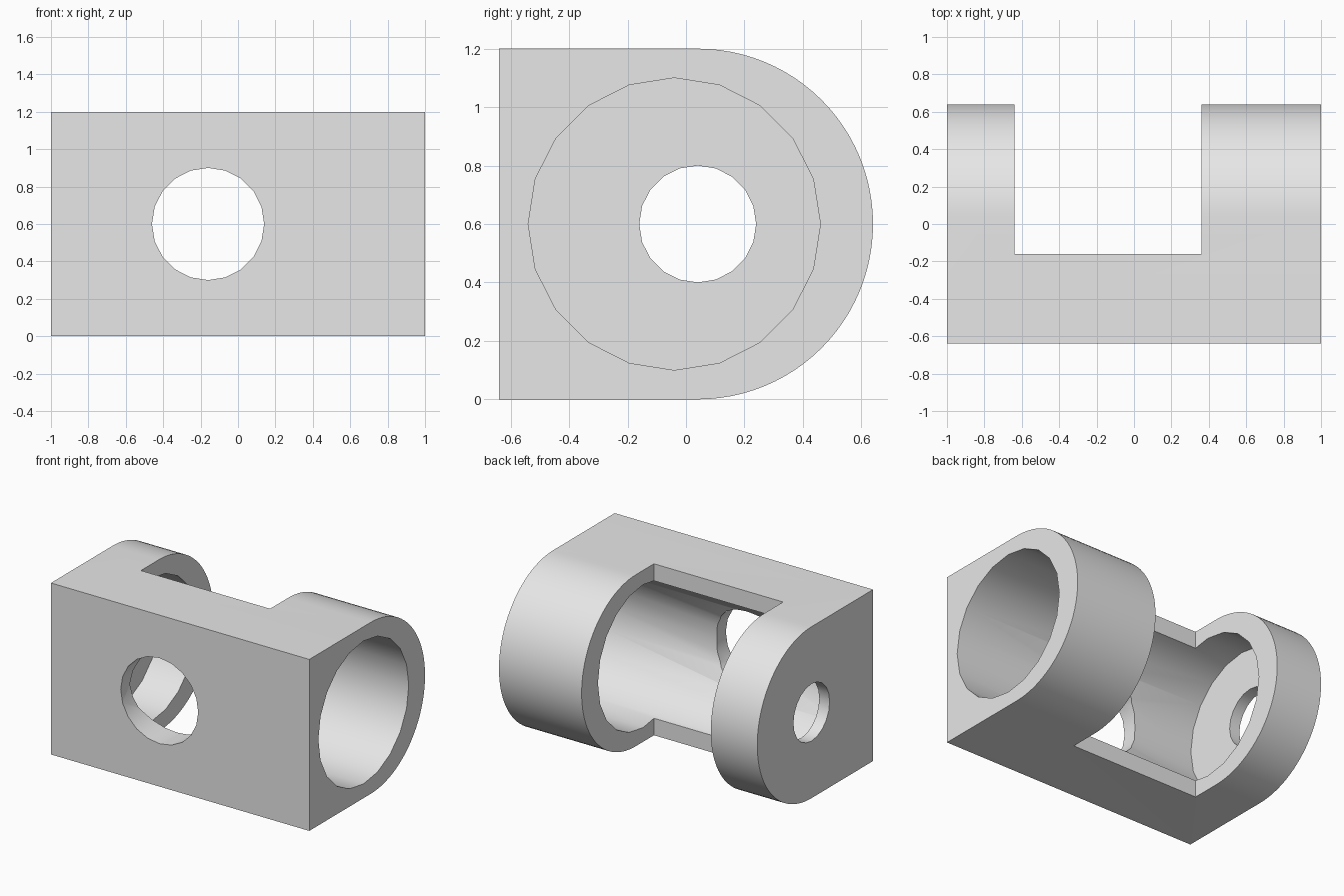
import bpy
import bmesh
from math import pi, sin, cos
from mathutils import Matrix, Vector

default_cube = bpy.data.objects.get("Cube")
if default_cube:
    bpy.data.objects.remove(default_cube, do_unlink=True)

grey = bpy.data.materials.new("plain grey")
grey.use_nodes = True
grey.diffuse_color = (0.8, 0.8, 0.8, 1)
grey.node_tree.nodes["Principled BSDF"].inputs["Base Color"].default_value = (0.8, 0.8, 0.8, 1)

AXIS_Z = 0.6   # height of every bore axis
ROUND_Y = 0.04  # centre of the rounded back


def to_object(bm, name):
    bmesh.ops.recalc_face_normals(bm, faces=bm.faces)
    mesh = bpy.data.meshes.new(name)
    bm.to_mesh(mesh)
    bm.free()
    mesh.materials.append(grey)
    obj = bpy.data.objects.new(name, mesh)
    bpy.context.collection.objects.link(obj)
    return obj


def cylinder_between(name, start, end, radius):
    """Twenty-sided cylinder running from start to end."""
    start, end = Vector(start), Vector(end)
    axis = end - start
    turn = Matrix.Rotation(pi / 2, 4, "Y" if abs(axis.x) > abs(axis.y) else "X")
    bm = bmesh.new()
    bmesh.ops.create_cone(bm, cap_ends=True, segments=20, radius1=radius, radius2=radius,
                          depth=axis.length, matrix=Matrix.Translation((start + end) / 2) @ turn)
    return to_object(bm, name)


def box_between(name, low, high):
    low, high = Vector(low), Vector(high)
    bm = bmesh.new()
    bmesh.ops.create_cube(bm, size=1, matrix=Matrix.Translation((low + high) / 2)
                          @ Matrix.Diagonal((high - low).to_4d()))
    return to_object(bm, name)


# Housing block: square front, half-round back, extruded along x
steps = 48
arc = [(ROUND_Y + 0.6 * cos(a), AXIS_Z + 0.6 * sin(a))
       for a in (-pi / 2 + pi * i / steps for i in range(steps + 1))]
profile = [(-0.64, 0), *arc, (-0.64, 1.2)]
bm = bmesh.new()
end_face = bm.faces.new([bm.verts.new((-1, y, z)) for y, z in profile])
extruded = bmesh.ops.extrude_face_region(bm, geom=[end_face])["geom"]
bmesh.ops.translate(bm, vec=(2, 0, 0),
                    verts=[v for v in extruded if isinstance(v, bmesh.types.BMVert)])
housing = to_object(bm, "bearing_housing")

# Blind main bore, back slot, end-wall hole and front hole
cutters = [
    cylinder_between("main_bore", (-0.92, -0.04, AXIS_Z), (1.2, -0.04, AXIS_Z), 0.5),
    box_between("back_slot", (-0.64, -0.16, -0.2), (0.36, 0.9, 1.4)),
    cylinder_between("end_wall_hole", (-1.2, ROUND_Y, AXIS_Z), (-0.8, ROUND_Y, AXIS_Z), 0.2),
    cylinder_between("front_hole", (-0.16, -0.8, AXIS_Z), (-0.16, -0.1, AXIS_Z), 0.3),
]

bpy.ops.object.select_all(action="DESELECT")
housing.select_set(True)
bpy.context.view_layer.objects.active = housing
for cutter in cutters:
    cutter.hide_render = True
    cut = housing.modifiers.new(cutter.name, "BOOLEAN")
    cut.operation = "DIFFERENCE"
    cut.solver = "EXACT"
    cut.object = cutter
    bpy.ops.object.modifier_apply(modifier=cut.name)
    bpy.data.objects.remove(cutter, do_unlink=True)

bpy.ops.object.shade_smooth_by_angle(angle=pi / 6)
